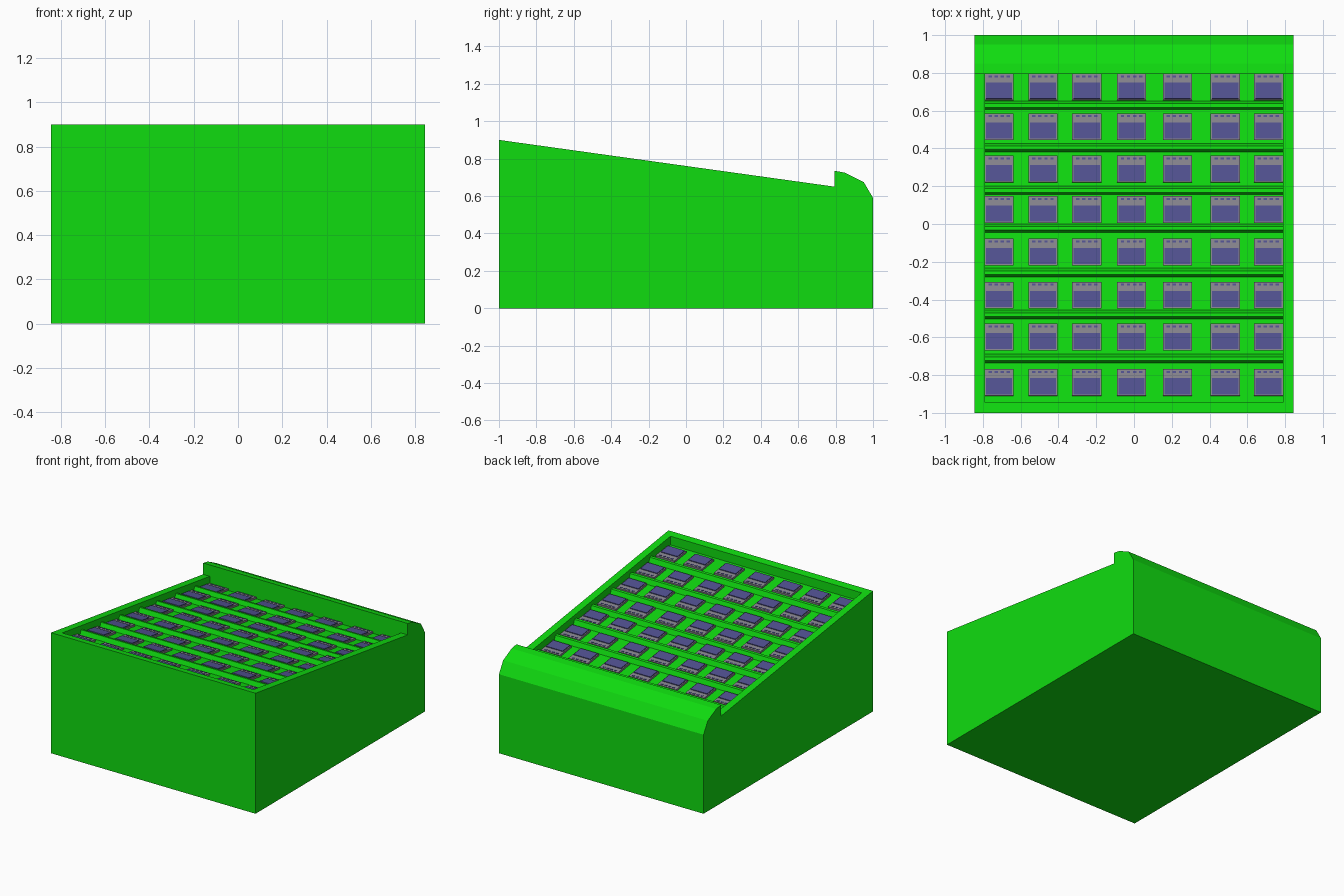
import bpy, bmesh, math
from mathutils import Matrix

if "Cube" in bpy.data.objects:
    bpy.data.objects.remove(bpy.data.objects["Cube"])

SLOPE = 0.25 / 1.795
TILT = Matrix.Rotation(-math.atan(SLOPE), 4, 'X')


def rim(y):
    """Height of the sloping top edge."""
    return 0.9 - SLOPE * (y + 1)


def material(name, rgb):
    m = bpy.data.materials.new(name)
    m.diffuse_color = (*rgb, 1)
    m.use_nodes = True
    m.node_tree.nodes["Principled BSDF"].inputs["Base Color"].default_value = m.diffuse_color
    return m


green = material("bright green", (0.005, 0.72, 0.005))
grey = material("mid grey", (0.25, 0.24, 0.28))
blue = material("dusty blue", (0.085, 0.085, 0.29))


def finish(name, bm, mat):
    bmesh.ops.recalc_face_normals(bm, faces=bm.faces)
    me = bpy.data.meshes.new(name)
    bm.to_mesh(me)
    bm.free()
    me.materials.append(mat)
    ob = bpy.data.objects.new(name, me)
    bpy.context.collection.objects.link(ob)


def extrude_x(name, profile, x0, x1):
    """Sweep a (y, z) outline along x."""
    bm = bmesh.new()
    face = bm.faces.new([bm.verts.new((x0, y, z)) for y, z in profile])
    new = bmesh.ops.extrude_face_region(bm, geom=[face])["geom"]
    verts = [v for v in new if isinstance(v, bmesh.types.BMVert)]
    bmesh.ops.translate(bm, verts=verts, vec=(x1 - x0, 0, 0))
    finish(name, bm, green)


# Side walls with the rounded lip at the low end
lip = [(0.795, 0.735), (0.85, 0.725), (0.95, 0.675), (1, 0.59), (1, 0)]
side = [(-1, 0), (-1, 0.9), (0.795, 0.65)] + lip
extrude_x("left_side_wall", side, -0.845, -0.79)
extrude_x("right_side_wall", side, 0.79, 0.845)

# Stepped shelves, each ending in a small raised ledge
DEPTH, LEDGE = 0.065, 0.032
ledges = [-0.735, -0.502, -0.28, -0.045, 0.155, 0.381, 0.605]
steps = [(-1, 0), (-1, 0.9), (-0.945, rim(-0.945)), (-0.945, rim(-0.945) - DEPTH)]
for y in ledges:
    low, high = rim(y) - DEPTH, rim(y) - DEPTH + LEDGE
    steps += [(y, low), (y + 0.013, high), (y + 0.032, high - 0.003),
              (y + 0.046, rim(y + 0.046) - DEPTH)]
steps += [(0.795, rim(0.795) - DEPTH)] + lip
extrude_x("stepped_shelves", steps, -0.79, 0.79)

# Goods laid out in a grid: grey trays with blue tops
columns = [-0.714, -0.482, -0.25, -0.013, 0.23, 0.483, 0.711]
rows = [-0.84, -0.60, -0.378, -0.15, 0.075, 0.29, 0.514, 0.725]


def box(bm, x, y, dx, dy, w, d, z, h):
    """Box on the tilted shelf at (x, y), offset by (dx, dy)."""
    m = (Matrix.Translation((x, y, rim(y) - DEPTH)) @ TILT
         @ Matrix.Translation((dx, dy, z + h / 2)) @ Matrix.Diagonal((w, d, h, 1)))
    bmesh.ops.create_cube(bm, size=1, matrix=m)


trays, tops = bmesh.new(), bmesh.new()
for y in rows:
    for x in columns:
        box(trays, x, y, 0, 0, 0.154, 0.142, 0, 0.014)
        box(tops, x, y, 0, -0.022, 0.138, 0.086, 0.014, 0.006)
        # Small marks along the low edge
        for i in range(4):
            box(tops, x, y, -0.048 + i * 0.032, 0.055, 0.018, 0.01, 0.014, 0.003)
finish("goods_trays", trays, grey)
finish("goods_tops", tops, blue)
